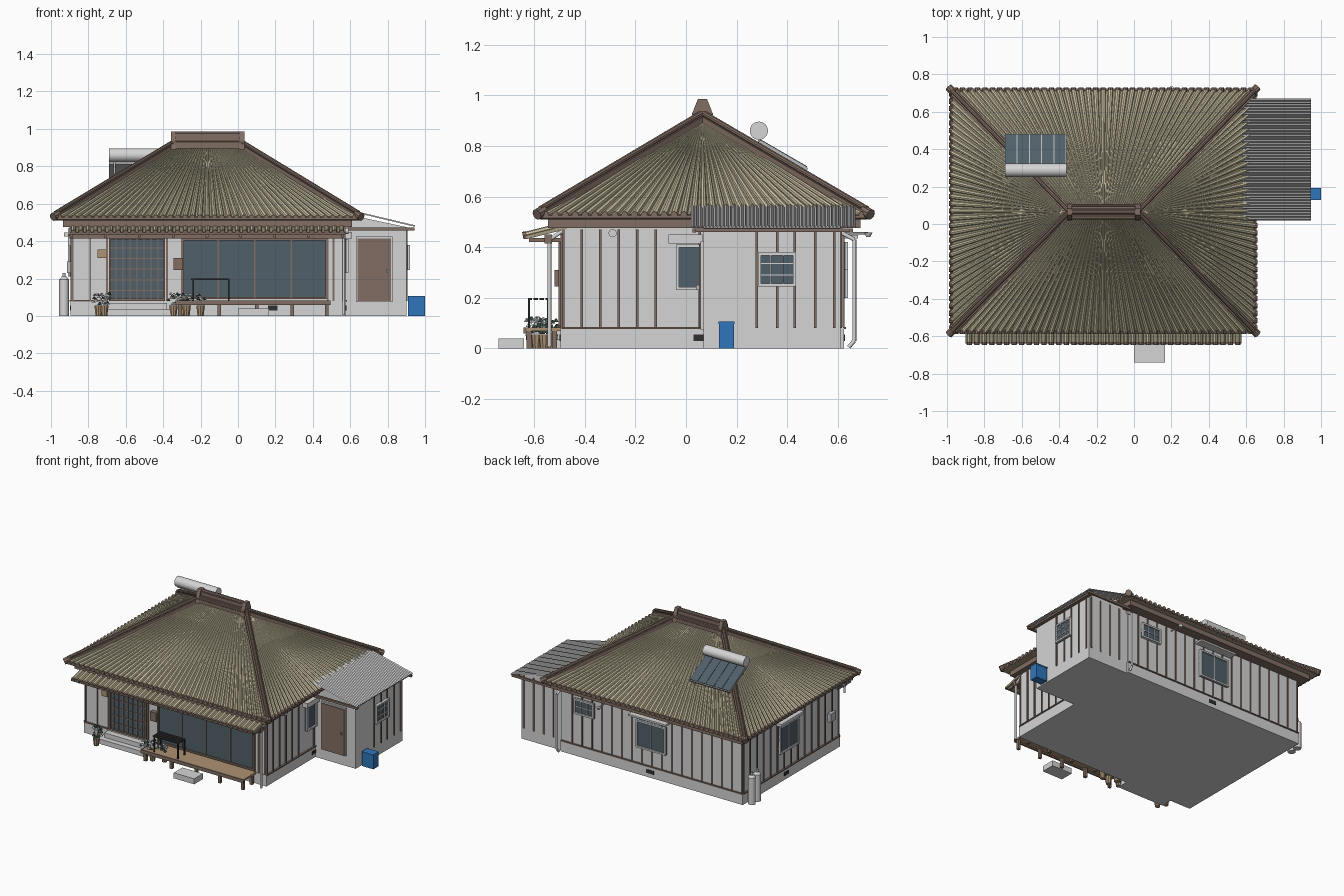
import bpy, bmesh, math, random
from mathutils import Vector as V, Matrix

random.seed(3)
old = bpy.data.objects.get("Cube")
if old:
    bpy.data.objects.remove(old)

COLOURS = {
    "tile beige": (0.60, 0.54, 0.37), "tile shadow beige": (0.36, 0.32, 0.21),
    "brown wood": (0.22, 0.155, 0.125), "plaster white": (0.66, 0.66, 0.66),
    "slate glass": (0.08, 0.115, 0.14), "bright blue": (0.03, 0.18, 0.50),
    "tan wood": (0.42, 0.29, 0.17), "metal grey": (0.50, 0.50, 0.50),
    "near black": (0.03, 0.03, 0.03), "leaf green": (0.05, 0.09, 0.07)}
MATS = {}
for label, rgb in COLOURS.items():
    m = bpy.data.materials.new(label)
    m.use_nodes = True
    m.diffuse_color = (*rgb, 1)
    m.node_tree.nodes["Principled BSDF"].inputs["Base Color"].default_value = (*rgb, 1)
    MATS[label] = m
TILE, GAP, WOOD, WHITE, GLASS, BLUE, TAN, METAL, BLACK, LEAF = COLOURS


class Part:
    """Collects simple solids into one named object."""
    def __init__(self, name):
        self.name, self.bm, self.slots = name, bmesh.new(), []

    def paint(self, faces, mat):
        if mat not in self.slots:
            self.slots.append(mat)
        for f in faces:
            f.material_index = self.slots.index(mat)

    def hull(self, pts, mat):
        vs = [self.bm.verts.new(p) for p in pts]
        out = bmesh.ops.convex_hull(self.bm, input=vs)
        self.paint([g for g in out["geom"] if isinstance(g, bmesh.types.BMFace)], mat)

    def box(self, x, y, z, mat):
        self.hull([(a, b, c) for a in x for b in y for c in z], mat)

    def rod(self, p, q, r, mat, r2=None, n=10):
        p, q = V(p), V(q)
        d = q - p
        mtx = Matrix.Translation((p + q) / 2) @ d.to_track_quat("Z", "Y").to_matrix().to_4x4()
        out = bmesh.ops.create_cone(self.bm, cap_ends=True, segments=n, radius1=r,
                                    radius2=r if r2 is None else r2, depth=d.length, matrix=mtx)
        self.paint({f for v in out["verts"] for f in v.link_faces}, mat)

    def strip(self, rows, mat):
        grid = [[self.bm.verts.new(p) for p in row] for row in rows]
        for a, b in zip(grid, grid[1:]):
            self.paint([self.bm.faces.new((a[i], a[i + 1], b[i + 1], b[i]))
                        for i in range(len(a) - 1)], mat)

    def done(self, loc=(0, 0, 0), rot=(0, 0, 0), smooth=False):
        me = bpy.data.meshes.new(self.name)
        self.bm.to_mesh(me)
        self.bm.free()
        ob = bpy.data.objects.new(self.name, me)
        bpy.context.collection.objects.link(ob)
        ob.location, ob.rotation_euler = loc, rot
        for s in self.slots:
            me.materials.append(MATS[s])
        if smooth:
            bpy.ops.object.select_all(action="DESELECT")
            ob.select_set(True)
            bpy.context.view_layer.objects.active = ob
            bpy.ops.object.shade_smooth_by_angle(angle=math.radians(40))


def block(name, x, y, z, mat):
    p = Part(name)
    p.box(x, y, z, mat)
    p.done()


# Wall planes: position of the plane and heading of its outward side
X0, X1, Y0, Y1, AX, AY = -0.89, 0.57, -0.49, 0.62, 0.90, 0.07
FACING = {"front": 0, "right": math.pi / 2, "back": math.pi, "left": -math.pi / 2}


def place(side, along, z, plane):
    at = (along, plane, z) if side in ("front", "back") else (plane, along, z)
    return dict(loc=at, rot=(0, 0, FACING[side]))


def window(name, side, along, z, plane, w, h, cols, rows, frame, bar=0.005, edge=0.012):
    p = Part(name)
    p.box((-w/2, w/2), (-0.004, 0.01), (0, h), GLASS)
    for s in (-1, 1):
        p.box(sorted((s*w/2, s*(w/2 - edge))), (-0.014, 0.01), (0, h), frame)
    for b in (0, h - edge):
        p.box((-w/2, w/2), (-0.014, 0.01), (b, b + edge), frame)
    for i in range(1, cols):
        x = -w/2 + w*i/cols
        p.box((x - bar/2, x + bar/2), (-0.01, 0), (0, h), frame)
    for i in range(1, rows):
        p.box((-w/2, w/2), (-0.008, 0), (h*i/rows - bar/2, h*i/rows + bar/2), frame)
    p.done(**place(side, along, z, plane))


def battens(name, side, spots, plane, top=0.47):
    p = Part(name)
    for s in spots:
        k = -s if side in ("back", "left") else s
        p.box((k - 0.005, k + 0.005), (-0.006, 0.002), (0.08, top), WOOD)
    p.done(**place(side, 0, 0, plane))


# Walls and footing
block("main_walls", (X0, X1), (Y0, Y1), (0.07, 0.49), WHITE)
block("footing", (X0 - 0.005, X1 + 0.005), (Y0 - 0.005, Y1 + 0.005), (0, 0.08), WHITE)
p = Part("annex_walls")
p.hull([(x, y, z) for y in (AY, 0.61) for x, z in
        ((0.55, 0), (AX, 0), (AX, 0.475), (0.55, 0.55))], WHITE)
p.done()
p = Part("base_rails")
p.box((X1, X1 + 0.012), (Y0, AY), (0.076, 0.084), WOOD)
p.box((X0 - 0.012, X0), (Y0, Y1), (0.076, 0.084), WOOD)
p.box((X0, X1), (Y1, Y1 + 0.012), (0.076, 0.084), WOOD)
p.box((X0, -0.7), (Y0 - 0.012, Y0), (0.076, 0.084), WOOD)
p.done()
span = lambda a, step, n: [a + step*i for i in range(n)]
battens("right_battens", "right", span(-0.485, 0.073, 6) + [0.055], X1)
battens("annex_battens", "right", [0.28, 0.36, 0.43, 0.51, 0.585], AX, 0.465)
battens("left_battens", "left", span(-0.485, 0.0785, 15), X0)
battens("back_battens", "back", span(X0 + 0.005, 0.0805, 18), Y1)
battens("annex_back_battens", "back", span(0.64, 0.08, 4), 0.61, 0.465)
battens("front_battens", "front", [-0.885, -0.79, -0.70, -0.38, -0.3, 0.48, 0.51, 0.56], Y0)

# Windows and doors
window("entrance_door", "front", -0.54, 0.08, Y0, 0.30, 0.34, 8, 6, WOOD, 0.006)
window("veranda_window", "front", 0.09, 0.09, Y0, 0.78, 0.325, 4, 1, WOOD, 0.008)
window("right_window", "right", 0.015, 0.23, X1 + 0.006, 0.11, 0.18, 1, 1, WHITE)
window("annex_window", "right", 0.36, 0.245, AX + 0.006, 0.15, 0.135, 3, 3, WHITE)
window("left_window", "left", 0.10, 0.21, X0 - 0.006, 0.22, 0.20, 2, 1, WHITE)
window("back_window", "back", -0.16, 0.20, Y1 + 0.006, 0.24, 0.20, 2, 1, WHITE)
window("back_small_window", "back", 0.38, 0.31, Y1 + 0.006, 0.16, 0.11, 3, 2, WHITE)
block("right_shutter_box", (X1, X1 + 0.04), (-0.07, 0.065), (0.415, 0.45), WHITE)
block("back_window_hood", (-0.31, -0.01), (Y1, Y1 + 0.06), (0.435, 0.448), WHITE)
block("left_window_hood", (X0 - 0.04, X0), (-0.03, 0.23), (0.425, 0.445), WHITE)
p = Part("annex_door")
p.box((0.63, 0.825), (AY - 0.012, AY), (0.075, 0.425), WHITE)
p.box((0.638, 0.817), (AY - 0.018, AY), (0.08, 0.415), WOOD)
p.box((0.795, 0.803), (AY - 0.03, AY), (0.23, 0.25), METAL)
p.done()

# Main hipped roof
EX0, EX1, EY0, EY1, EZ = -0.975, 0.645, -0.575, 0.715, 0.525
RX0, RX1, RY, RZ = -0.345, 0.02, 0.065, 0.905
corners = [V((EX0, EY0, EZ)), V((EX1, EY0, EZ)), V((EX1, EY1, EZ)), V((EX0, EY1, EZ))]
peaks = [V((RX0, RY, RZ)), V((RX1, RY, RZ)), V((RX1, RY, RZ)), V((RX0, RY, RZ))]
p = Part("roof_base")
p.hull(corners + peaks[:2] + [c - V((0, 0, 0.015)) for c in corners], GAP)
p.done()
ribs, ends, hips = Part("roof_tile_ribs"), Part("eave_tile_ends"), Part("hip_ridges")
for i, count in enumerate((41, 33, 41, 33)):
    j = (i + 1) % 4
    a, b, ta, tb = corners[i], corners[j], peaks[i], peaks[j]
    u = (b - a).normalized()
    out = u.cross(V((0, 0, 1)))
    up = u.cross((ta - a)).normalized()
    w, wt = (b - a).length/count*0.36, max((tb - ta).length/count*0.36, 0.0008)
    for k in range(count):
        t = (k + 0.5)/count
        rows = []
        for c, r in ((a.lerp(b, t), w), (ta.lerp(tb, t), wt)):
            arc = [math.pi*s/4 for s in range(5)]
            rows.append([c + u*r*math.cos(g) + up*r*1.1*math.sin(g) for g in arc])
        ribs.strip(rows, TILE)
        e = a.lerp(b, t) + V((0, 0, 0.003))
        ends.rod(e - out*0.008, e + out*0.014, 0.0135, WOOD, n=8)
    ends.rod(a - V((0, 0, 0.005)), b - V((0, 0, 0.005)), 0.011, WOOD, n=6)
    # Hip: wide course with a round cap and a knob at the corner
    lift = V((0, 0, 0.02))
    side = (ta - a).cross(V((0, 0, 1))).normalized()*0.02
    hips.hull([q + s + h for q in (a, ta) for s in (side, -side)
               for h in (lift*-0.3, lift*0.9)], WOOD)
    hips.rod(a + lift*1.3, ta + lift*1.3, 0.012, WOOD)
    tip = (a - ta).normalized()
    hips.rod(a + lift*0.6 - tip*0.02, a + lift*0.6 + tip*0.022, 0.022, WOOD)
for q in (ribs, ends, hips):
    q.done()

# Top ridge with stepped courses and end ornaments
p = Part("top_ridge")
for half, z0, z1 in ((0.04, 0.895, 0.925), (0.028, 0.925, 0.945), (0.02, 0.945, 0.97)):
    p.box((RX0, RX1), (RY - half, RY + half), (z0, z1), WOOD)
p.rod((RX0 - 0.012, RY, 0.971), (RX1 + 0.012, RY, 0.971), 0.014, WOOD)
for s in (-1, 1):
    p.rod((RX0 - 0.01, RY + s*0.032, 0.926), (RX1 + 0.01, RY + s*0.032, 0.926), 0.01, WOOD)
for x in (RX0, RX1):
    p.hull([(x + d, RY + s*h, z) for d in (-0.014, 0.014) for s in (-1, 1)
            for h, z in ((0.045, 0.89), (0.036, 0.94), (0.018, 0.985))], WOOD)
p.done()
block("eave_soffit", (-0.935, 0.61), (-0.545, 0.69), (0.475, 0.515), WOOD)

# Lower front awning
p = Part("front_awning")
hi, lo = V((0, -0.47, 0.487)), V((0, -0.63, 0.447))
p.hull([V((x, 0, d)) + q for x in (-0.9, 0.575) for d in (0, -0.015) for q in (hi, lo)], GAP)
for i in range(37):
    x = V((-0.88 + 1.435*i/36, 0, 0.002))
    p.rod(lo + x, hi + x, 0.013, TILE, n=8)
    p.rod(lo + x - V((0, 0.015, 0.003)), lo + x, 0.0145, WOOD, n=8)
p.box((-0.9, 0.575), (-0.64, -0.625), (0.432, 0.446), WOOD)
p.box((-0.9, 0.575), (-0.56, -0.53), (0.415, 0.45), WOOD)
for x in span(-0.89, 0.181, 9):
    p.box((x - 0.007, x + 0.007), (-0.62, -0.47), (0.42, 0.437), WOOD)
p.done()

# Annex corrugated roof, fascia boards
p = Part("annex_roof")
ys = [0.02 + 0.65*i/88 for i in range(89)]
p.strip([[(x, y, z + (0.005 if i % 2 else -0.003)) for i, y in enumerate(ys)]
         for x, z in ((0.58, 0.567), (0.945, 0.480))], METAL)
p.done()
p = Part("annex_fascia")
for y in (0.025, 0.645):
    p.box((0.58, 0.943), (y, y + 0.015), (0.458, 0.474), WOOD)
p.box((0.90, 0.925), (0.03, 0.655), (0.46, 0.474), WOOD)
p.done()

# Solar water heater
tilt = -math.atan2(0.11, 0.19)
p = Part("solar_panel")
p.box((-0.165, 0.165), (0, 0.22), (-0.012, 0), METAL)
for i in range(5):
    x = -0.163 + 0.0655*i
    p.box((x, x + 0.061), (0.004, 0.214), (0, 0.004), GLASS)
p.done(loc=(-0.525, 0.292, 0.823), rot=(tilt, 0, 0))
p = Part("solar_tank")
p.rod((-0.69, 0.288, 0.86), (-0.36, 0.288, 0.86), 0.036, WHITE, n=24)
for x in (-0.66, -0.39):
    p.rod((x, 0.29, 0.76), (x, 0.29, 0.84), 0.006, METAL)
    p.rod((x, 0.46, 0.66), (x, 0.46, 0.72), 0.006, METAL)
p.done(smooth=True)

# Veranda, steps and bench
p = Part("veranda")
p.box((-0.33, 0.49), (-0.635, Y0), (0.068, 0.082), TAN)
p.box((-0.335, 0.495), (-0.643, -0.63), (0.058, 0.083), WOOD)
for x in (-0.31, -0.1, 0.1, 0.29, 0.475):
    for y in (-0.62, -0.52):
        p.box((x - 0.01, x + 0.01), (y - 0.01, y + 0.01), (0, 0.07), WOOD)
p.done()
block("garden_step", (0, 0.165), (-0.74, -0.64), (0, 0.04), WHITE)
block("entrance_step_low", (-0.73, -0.35), (-0.58, Y0), (0, 0.035), WHITE)
block("entrance_step_high", (-0.70, -0.38), (-0.54, Y0), (0, 0.068), WHITE)
p = Part("bench")
for i in range(4):
    y = -0.625 + 0.023*i
    p.box((-0.25, -0.045), (y, y + 0.017), (0.192, 0.2), BLACK)
for x in (-0.24, -0.05):
    for y in (-0.62, -0.545):
        p.box((x - 0.004, x + 0.004), (y - 0.004, y + 0.004), (0.08, 0.195), BLACK)
p.done()

# Potted flowers
p = Part("potted_flowers")
for x, y in ((-0.745, -0.56), (-0.715, -0.61), (-0.345, -0.57), (-0.295, -0.53),
             (-0.275, -0.59), (-0.20, -0.56)):
    p.rod((x, y, 0), (x, y, 0.055), 0.017, TAN, r2=0.024)
    for k in range(14):
        at = V((x, y, 0.085)) + V([random.uniform(-0.028, 0.028) for _ in "xyz"])
        p.rod(at, at + V((0, 0, 0.014)), 0.012, (WHITE, LEAF)[k % 2], r2=0.003, n=5)
p.done()

# Wall fittings
block("letter_box", (-0.345, -0.295), (-0.52, Y0), (0.245, 0.31), WOOD)
block("wall_plaque", (-0.75, -0.705), (-0.5, Y0), (0.31, 0.355), TAN)
block("meter_box", (-0.915, X0), (-0.42, -0.36), (0.23, 0.29), METAL)
block("blue_box", (0.91, 1.0), (0.13, 0.19), (0, 0.1), BLUE)
block("blue_box_lid", (0.908, 1.0), (0.128, 0.192), (0.096, 0.106), BLUE)
p = Part("footing_vents")
p.box((X1, X1 + 0.009), (0.03, AY), (0.03, 0.055), BLACK)
p.box((X0 - 0.009, X0), (0.1, 0.15), (0.03, 0.055), BLACK)
p.box((-0.18, -0.12), (Y1, Y1 + 0.009), (0.03, 0.055), BLACK)
p.box((0.16, 0.21), (Y0 - 0.009, Y0), (0.03, 0.055), BLACK)
p.done()
p = Part("round_fittings")
p.rod((X1, -0.29, 0.455), (X1 + 0.02, -0.29, 0.455), 0.016, WHITE, n=16)
p.rod((0.2, Y1, 0.455), (0.2, 0.72, 0.455), 0.004, WHITE)
p.rod((0.2, 0.72, 0.44), (0.2, 0.72, 0.457), 0.008, WHITE, r2=0.016, n=16)
for x, y, kick in ((0.565, -0.54, 0.0), (0.575, 0.665, -0.022), (-0.9, -0.54, 0.0)):
    low = 0.03 if x > 0 else 0.4
    p.rod((x, y, low), (x, y, 0.43), 0.008, WHITE)
    p.rod((x, y, low), (x, y + kick, low - 0.025), 0.008, WHITE)
    p.rod((x, y, 0.43), (x, y*0.9, 0.465), 0.008, WHITE)
for y in (0.51, 0.57):
    p.rod((-0.93, y, 0), (-0.93, y, 0.195), 0.026, WHITE, n=16)
    p.rod((-0.93, y, 0.195), (-0.93, y, 0.21), 0.026, WHITE, r2=0.012, n=16)
    p.rod((-0.93, y, 0.21), (-0.93, y, 0.23), 0.009, METAL)
p.done(smooth=True)
